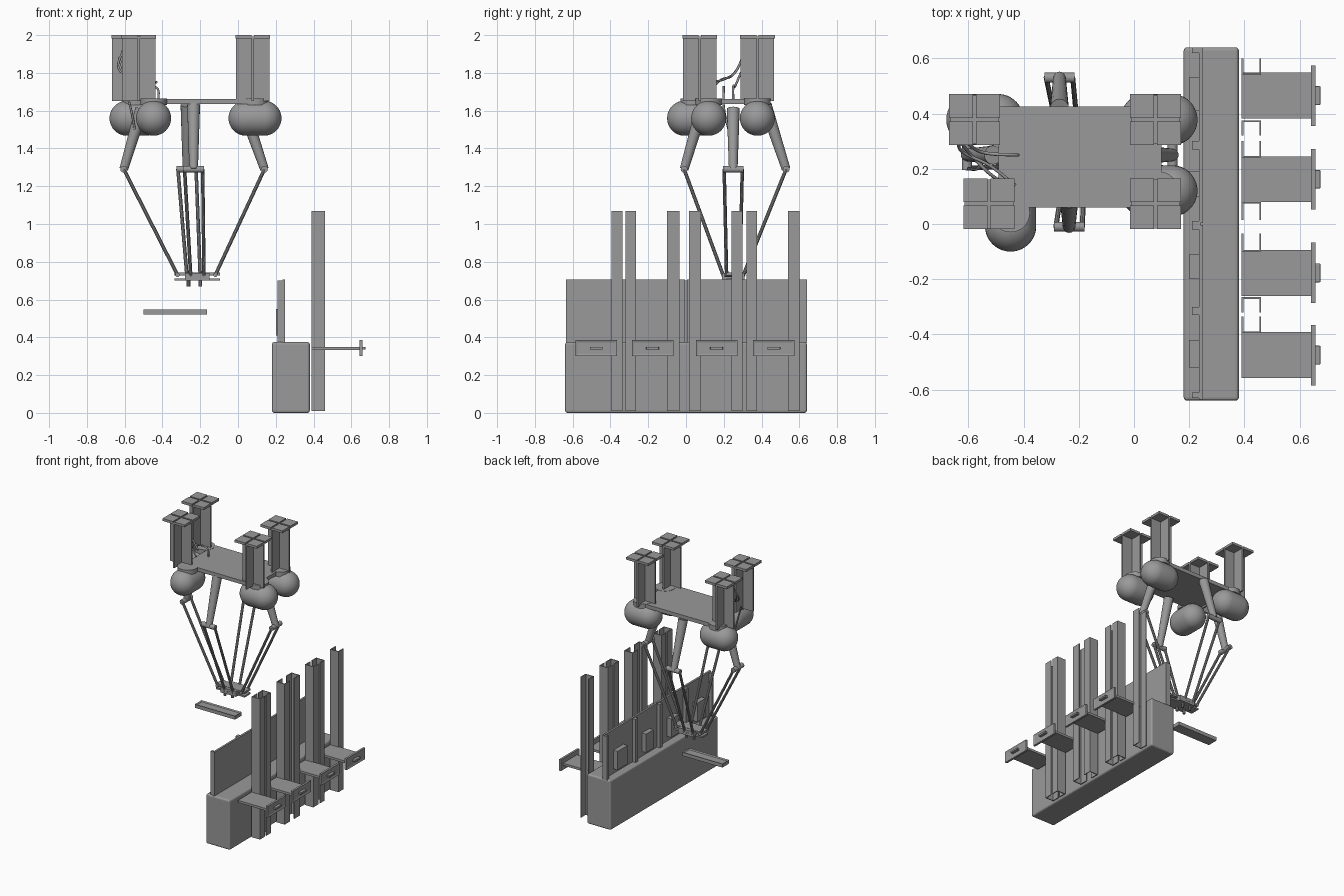
import bpy, bmesh
from mathutils import Vector, Matrix

if "Cube" in bpy.data.objects:
    bpy.data.objects.remove(bpy.data.objects["Cube"], do_unlink=True)

grey = bpy.data.materials.new("plain_grey")
grey.use_nodes = True
COLOUR = (0.32, 0.32, 0.32, 1)
grey.diffuse_color = COLOUR
for node in grey.node_tree.nodes:
    if node.type == 'BSDF_PRINCIPLED':
        node.inputs["Base Color"].default_value = COLOUR


def finish(name, bm, smooth=False, bevel=0):
    mesh = bpy.data.meshes.new(name)
    bm.to_mesh(mesh)
    bm.free()
    ob = bpy.data.objects.new(name, mesh)
    bpy.context.collection.objects.link(ob)
    mesh.materials.append(grey)
    if bevel:
        mod = ob.modifiers.new("bevel", 'BEVEL')
        mod.width, mod.segments = bevel, 3
    if smooth:
        bpy.ops.object.select_all(action='DESELECT')
        ob.select_set(True)
        bpy.context.view_layer.objects.active = ob
        bpy.ops.object.shade_smooth_by_angle()
    return ob


def add_box(bm, x, y, z):
    """Box from (low, high) pairs."""
    size = [b - a for a, b in (x, y, z)]
    mid = [(a + b) / 2 for a, b in (x, y, z)]
    m = Matrix.Translation(mid) @ Matrix.Diagonal((*size, 1))
    bmesh.ops.create_cube(bm, size=1, matrix=m)


def boxes(name, *specs, bevel=0):
    bm = bmesh.new()
    for s in specs:
        add_box(bm, *s)
    return finish(name, bm, bevel=bevel)


def add_rod(bm, a, b, r1, r2=None, sides=16):
    a, b = Vector(a), Vector(b)
    m = Matrix.Translation((a + b) / 2) @ (b - a).to_track_quat('Z', 'Y').to_matrix().to_4x4()
    bmesh.ops.create_cone(bm, cap_ends=True, segments=sides, radius1=r1,
                          radius2=r2 or r1, depth=(b - a).length, matrix=m)


def capsule(name, centre, axis, radius, length):
    """Sphere pulled apart along its axis."""
    bm = bmesh.new()
    bmesh.ops.create_uvsphere(bm, u_segments=32, v_segments=21, radius=radius)
    half = length / 2 - radius
    for v in bm.verts:
        v.co.z += half if v.co.z > 0 else -half
    turn = Vector(axis).to_track_quat('Z', 'Y').to_matrix().to_4x4()
    bm.transform(Matrix.Translation(centre) @ turn)
    finish(name, bm, smooth=True)


# Long cabinet and the upright back panels
boxes("cabinet", ((.18, .38), (-.64, .64), (0, .375)), bevel=.012)
for side, span in (("front", (-.635, -.004)), ("back", (.004, .64))):
    boxes(f"{side}_panel", ((.235, .25), span, (.37, .705)))

# Posts and raised blocks on the panels
posts = [(.62, .64), (.27, .30), (-.02, .01), (-.33, -.30), (-.63, -.61)]
boxes("panel_posts", *[((.21, .24), p, (.37, .70)) for p in posts])
blocks = [(.41, .53), (.10, .19), (-.20, -.11), (-.52, -.42)]
boxes("panel_blocks", *[((.20, .24), b, (.41, .55)) for b in blocks])

# Channel columns, each with its web beside a shelf
T = .006
columns = [(-.395, -.335, 0), (-.32, -.265, 1), (-.10, -.035, 0), (.015, .08, 1),
           (.24, .30, 0), (.32, .375, 1), (.54, .60, 0)]
for i, (y0, y1, web_high) in enumerate(columns):
    web = (y1 - T, y1) if web_high else (y0, y0 + T)
    z = (.01, 1.07)
    boxes(f"channel_column_{i}", ((.39, .46), web, z),
          ((.39, .39 + T), (y0, y1), z), ((.46 - T, .46), (y0, y1), z))

# Shelves with framed fronts and handles
for i, y in enumerate((-.475, -.177, .162, .465)):
    boxes(f"shelf_{i}", ((.39, .645), (y - .083, y + .083), (.333, .35)))
    bm = bmesh.new()
    add_box(bm, (.642, .658), (y - .11, y + .11), (.30, .385))
    face = max(bm.faces, key=lambda f: f.calc_center_median().x)
    bmesh.ops.inset_region(bm, faces=[face], thickness=.016, depth=-.004)
    finish(f"shelf_front_{i}", bm)
    boxes(f"handle_{i}", ((.65, .675), (y - .034, y + .034), (.335, .35)), bevel=.003)

# Cross-shaped hanging posts with four-part top flanges
W, G = .092, .006
for name, x, y in (("left_back", -.578, .378), ("left_front", -.525, .073),
                   ("right_back", .078, .378), ("right_front", .078, .073)):
    parts = [((x - W + .003, x + W - .003), (y - G, y + G), (1.65, 1.993)),
             ((x - G, x + G), (y - W + .003, y + W - .003), (1.65, 1.993))]
    for sx in (-1, 1):
        for sy in (-1, 1):
            parts.append((sorted((x + sx * G, x + sx * W)),
                          sorted((y + sy * G, y + sy * W)), (1.982, 2)))
    boxes(f"{name}_hanger", *parts)

# Ceiling plate and rounded motor housings
boxes("robot_top_plate", ((-.49, .10), (.06, .425), (1.635, 1.663)))
R = .093
for name, c, axis in (("right_back", (.09, .378), (1, 0, 0)),
                      ("right_front", (.09, .12), (1, 0, 0)),
                      ("left_back", (-.54, .378), (1, 0, 0)),
                      ("left_front", (-.447, .04), (0, 1, 0))):
    capsule(f"{name}_motor", (*c, 1.56), axis, R, .28)
    bm = bmesh.new()
    add_rod(bm, (*c, 1.63), (*c, 1.665), .07, sides=32)
    finish(f"{name}_motor_cap", bm, smooth=True)

# Four jointed arms: shoulder, elbow, wrist and hinge direction
X, Y = Vector((1, 0, 0)), Vector((0, 1, 0))
arms = {"left": ((-.51, .25, 1.61), (-.605, .25, 1.29), (-.32, .25, .73), Y),
        "right": ((.03, .25, 1.61), (.14, .25, 1.29), (-.12, .25, .73), Y),
        "front": ((-.235, .09, 1.63), (-.235, -.01, 1.29), (-.215, .20, .72), X),
        "back": ((-.27, .42, 1.63), (-.27, .53, 1.29), (-.235, .30, .72), X)}
for name, (shoulder, elbow, wrist, hinge) in arms.items():
    elbow, wrist = Vector(elbow), Vector(wrist)
    bm = bmesh.new()
    add_rod(bm, shoulder, elbow, .034, .023)
    add_rod(bm, elbow - hinge * .055, elbow + hinge * .055, .018)
    finish(f"{name}_upper_arm", bm, smooth=True)
    bm = bmesh.new()
    for s in (-1, 1):
        add_rod(bm, elbow + hinge * s * .048, wrist + hinge * s * .035, .0095, sides=10)
    add_rod(bm, wrist - hinge * .045, wrist + hinge * .045, .011, sides=10)
    finish(f"{name}_lower_rods", bm, smooth=True)

# Moving platform with short feet
boxes("platform", ((-.335, -.095), (.215, .285), (.70, .712)),
      ((-.335, -.095), (.215, .285), (.728, .742)),
      ((-.28, -.15), (.19, .31), (.70, .74)))
bm = bmesh.new()
for x in (-.262, -.20):
    for y in (.22, .28):
        add_rod(bm, (x, y, .67), (x, y, .71), .01, sides=10)
finish("platform_feet", bm, smooth=True)

# Flat tray under the platform
bm = bmesh.new()
add_box(bm, (-.50, -.165), (.20, .28), (.52, .547))
top = max(bm.faces, key=lambda f: f.calc_center_median().z)
bmesh.ops.inset_region(bm, faces=[top], thickness=.01, depth=-.008)
finish("tray", bm)

# Loose cables around the left hangers
cables = [[(-.61, .31, 1.92), (-.63, .27, 1.82), (-.52, .21, 1.77), (-.43, .14, 1.75)],
          [(-.63, .30, 1.88), (-.59, .25, 1.79), (-.52, .18, 1.76), (-.44, .13, 1.70)],
          [(-.60, .29, 1.80), (-.55, .26, 1.73), (-.43, .25, 1.72), (-.42, .25, 1.66)],
          [(-.60, .20, 1.73), (-.57, .20, 1.62), (-.55, .22, 1.52), (-.54, .24, 1.45)]]
for i, points in enumerate(cables):
    curve = bpy.data.curves.new(f"cable_{i}", 'CURVE')
    curve.dimensions = '3D'
    curve.bevel_depth, curve.bevel_resolution = .006, 2
    curve.resolution_u = 8
    spline = curve.splines.new('BEZIER')
    spline.bezier_points.add(len(points) - 1)
    for bp, p in zip(spline.bezier_points, points):
        bp.co = p
        bp.handle_left_type = bp.handle_right_type = 'AUTO'
    curve.materials.append(grey)
    bpy.context.collection.objects.link(bpy.data.objects.new(f"cable_{i}", curve))
